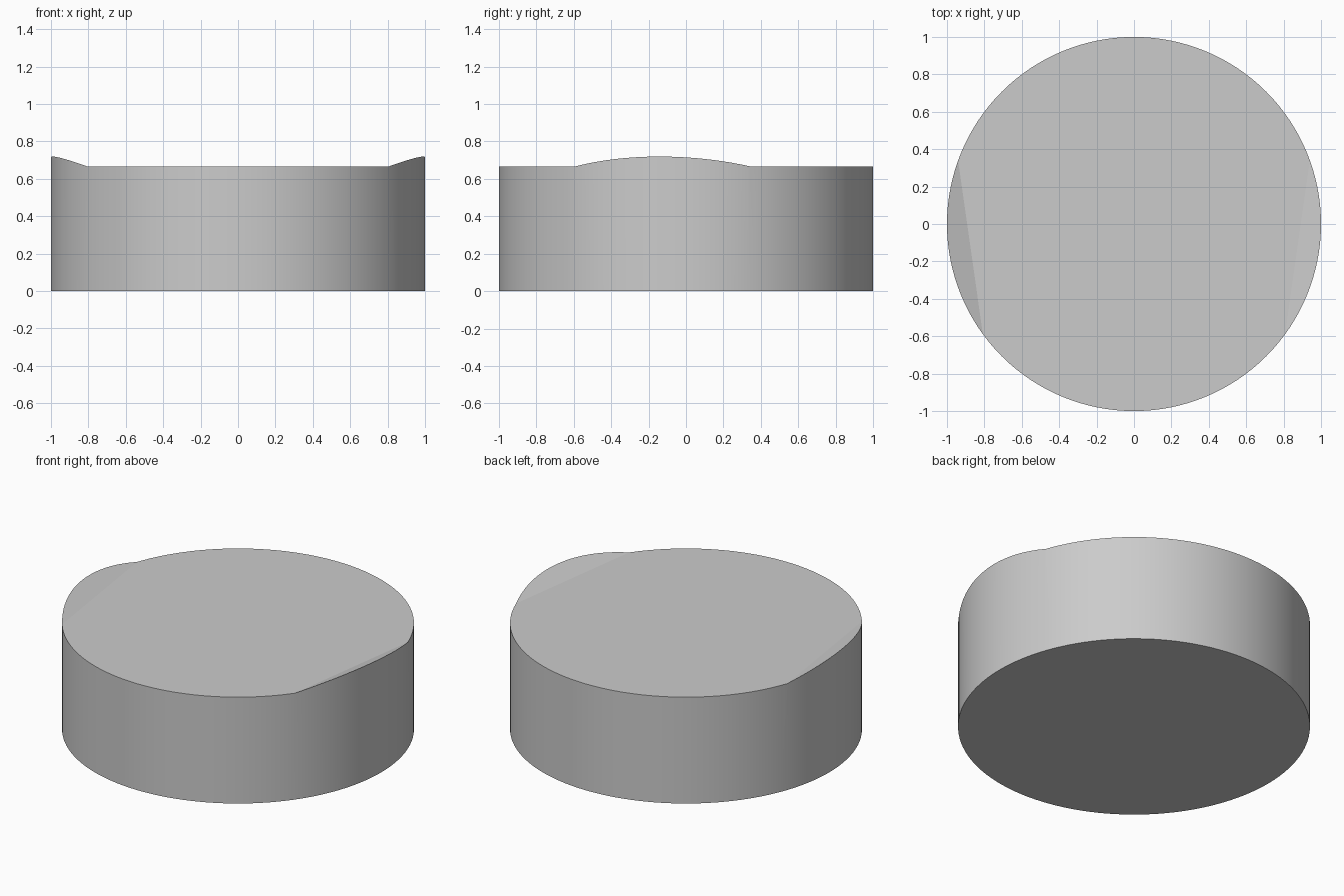
import bpy
import bmesh
from math import radians, sin, cos
from mathutils import Vector

cube = bpy.data.objects.get("Cube")
if cube:
    bpy.data.objects.remove(cube, do_unlink=True)

HEIGHT = 0.667        # flat top level
LIP_RISE = 0.052      # extra height at the peak of each lip
CHORD = 0.883         # distance of each crease from the axis
TURN = radians(8.1)   # lips are turned slightly to the front

# Single plain material
grey = bpy.data.materials.new("light_grey")
grey.use_nodes = True
colour = (0.6, 0.6, 0.6, 1)
grey.diffuse_color = colour
grey.node_tree.nodes["Principled BSDF"].inputs["Base Color"].default_value = colour

# Round disc body
bm = bmesh.new()
bmesh.ops.create_cone(bm, cap_ends=True, segments=128, radius1=1, radius2=1, depth=HEIGHT)
bmesh.ops.translate(bm, verts=bm.verts, vec=(0, 0, HEIGHT / 2))

# Crease the top along a chord on each side and tilt the outer segment upward
for side in (-1, 1):
    outward = Vector((side * cos(TURN), -sin(TURN), 0))
    caps = [f for f in bm.faces if f.normal.z > 0.99]
    edges = {e for f in caps for e in f.edges}
    verts = {v for f in caps for v in f.verts}
    bmesh.ops.bisect_plane(bm, geom=caps + list(edges) + list(verts), dist=1e-5,
                           plane_co=outward * CHORD, plane_no=outward)
    for v in bm.verts:
        beyond = v.co.dot(outward) - CHORD
        if v.co.z > HEIGHT - 0.001 and beyond > 1e-5:
            v.co.z += LIP_RISE * beyond / (1 - CHORD)
    bm.normal_update()

mesh = bpy.data.meshes.new("round_body")
bm.to_mesh(mesh)
bm.free()
mesh.materials.append(grey)
body = bpy.data.objects.new("round_body", mesh)
bpy.context.collection.objects.link(body)

# Smooth wall with sharp rims and creases
bpy.ops.object.select_all(action="DESELECT")
body.select_set(True)
bpy.context.view_layer.objects.active = body
bpy.ops.object.shade_smooth_by_angle(angle=radians(15))
